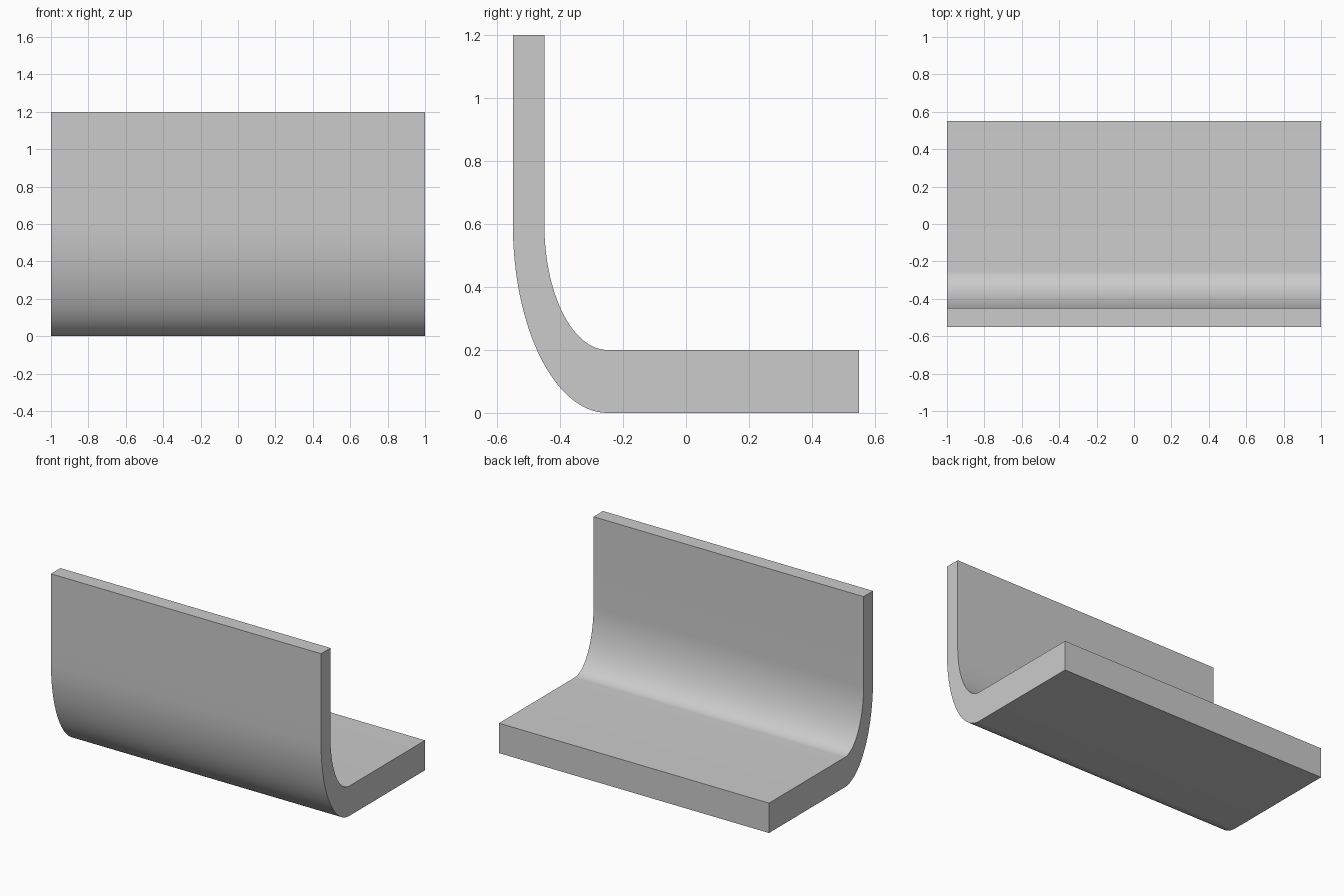
import bpy, bmesh, math

if "Cube" in bpy.data.objects:
    bpy.data.objects.remove(bpy.data.objects["Cube"])

STEPS = 32
CY, CZ = -0.25, 0.6   # shared centre of the bend


def bend(ry, rz):
    """Quarter ellipse from the upright wall down to the floor."""
    return [(CY - ry * math.cos(a), CZ - rz * math.sin(a))
            for a in (i * math.pi / 2 / STEPS for i in range(STEPS + 1))]


# Side profile (y, z): outer skin, floor end, inner skin, wall top
profile = ([(-0.55, 1.2)] + bend(0.3, 0.6) + [(0.55, 0.0), (0.55, 0.2)]
           + bend(0.2, 0.4)[::-1] + [(-0.45, 1.2)])

# Curved bracket: profile extruded along x
bm = bmesh.new()
face = bm.faces.new([bm.verts.new((-1, y, z)) for y, z in profile])
ext = bmesh.ops.extrude_face_region(bm, geom=[face], use_keep_orig=True)
verts = [v for v in ext["geom"] if isinstance(v, bmesh.types.BMVert)]
bmesh.ops.translate(bm, verts=verts, vec=(2, 0, 0))
bmesh.ops.recalc_face_normals(bm, faces=bm.faces)
mesh = bpy.data.meshes.new("curved_bracket")
bm.to_mesh(mesh)
bm.free()

bracket = bpy.data.objects.new("curved_bracket", mesh)
bpy.context.collection.objects.link(bracket)
bpy.context.view_layer.objects.active = bracket
bracket.select_set(True)
bpy.ops.object.shade_smooth_by_angle(angle=math.radians(30))
